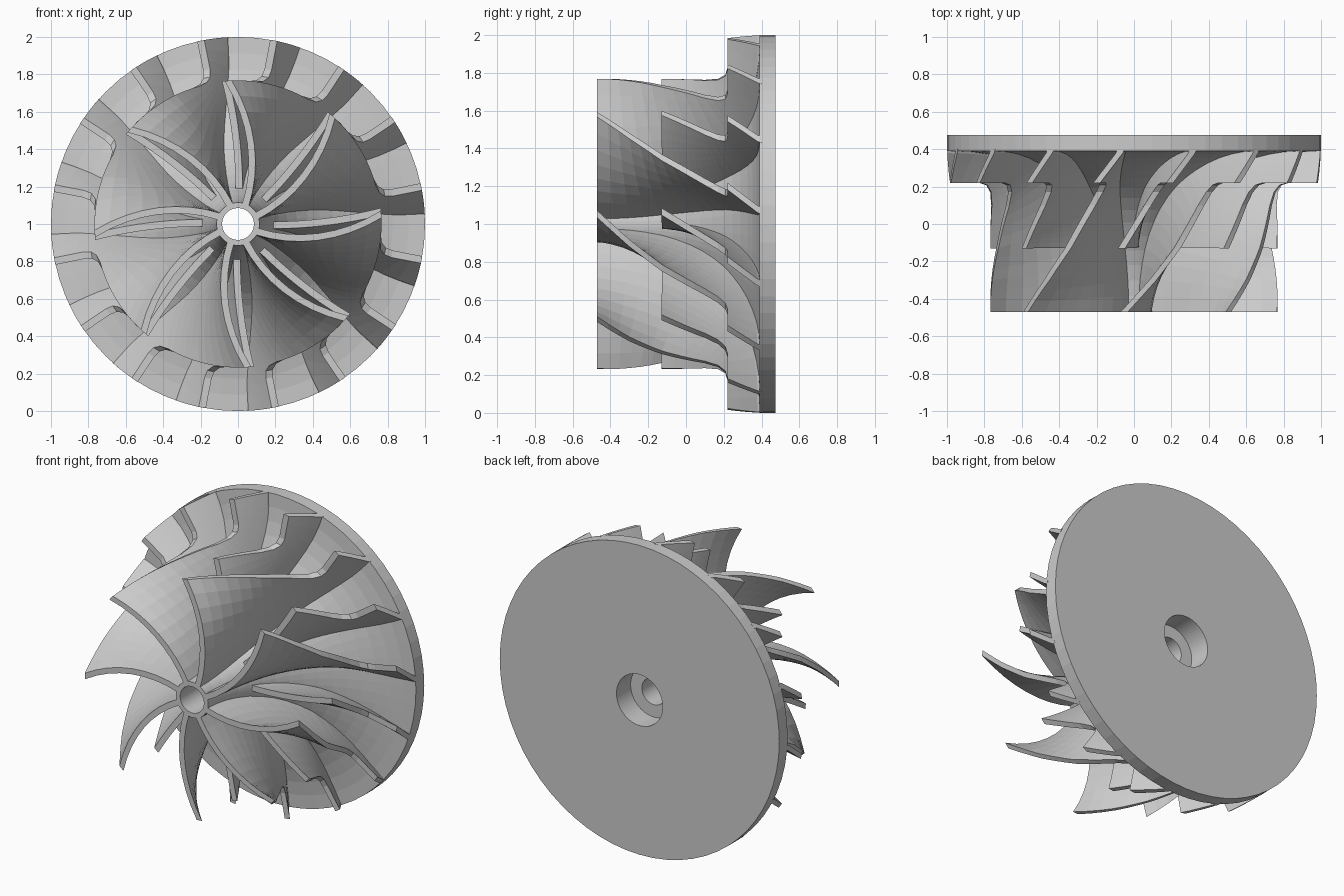
import bpy, bmesh
from math import sin, cos, asin, radians, pi

if "Cube" in bpy.data.objects:
    bpy.data.objects.remove(bpy.data.objects["Cube"])

Y0, Y1, R0 = -0.47, 0.39, 0.115      # hub nose, disc face, nose radius
SEG = 64


def lerp_table(tab, v):
    if v <= tab[0][0]:
        return tab[0][1]
    for (a, fa), (b, fb) in zip(tab, tab[1:]):
        if v <= b:
            return fa + (fb - fa) * (v - a) / (b - a)
    return tab[-1][1]


def polar(r, y, phi):
    return (r * sin(phi), y, 1 + r * cos(phi))


def hub_point(a, sink=0.0):
    """Elliptical hub contour: axial at the nose, radial at the rim."""
    y = Y0 + (Y1 - Y0) * sin(a)
    r = 1 - (1 - R0) * cos(a)
    return y + sink * sin(a), r - sink * cos(a)


def make_object(name, bm):
    bmesh.ops.recalc_face_normals(bm, faces=bm.faces)
    me = bpy.data.meshes.new(name)
    bm.to_mesh(me)
    bm.free()
    ob = bpy.data.objects.new(name, me)
    bpy.context.collection.objects.link(ob)
    return ob


# Hub and back disc: one closed profile spun around the y axis, with stepped bore
profile = [(Y0, 0.085)]
profile += [hub_point(pi / 2 * i / 16) for i in range(17)]
profile += [(0.475, 1), (0.475, 0.165), (0.33, 0.165), (0.33, 0.085)]
bm = bmesh.new()
rings = [[bm.verts.new(polar(r, y, 2 * pi * k / SEG)) for y, r in profile]
         for k in range(SEG)]
n = len(profile)
for k in range(SEG):
    A, B = rings[k], rings[(k + 1) % SEG]
    for i in range(n):
        j = (i + 1) % n
        bm.faces.new((A[i], A[j], B[j], B[i]))
make_object("hub_disc", bm)

# Blade shape: outer edge contour, wrap angle by depth, and lean toward the hub
TIP = [(0.1, 0.765), (0.17, 0.775), (0.208, 0.80), (0.22, 0.84), (0.22, 1.0)]
WRAP = [(-0.47, -4), (-0.3, 7.5), (-0.13, 17.5), (0.22, 33.5), (0.39, 41)]
LEAN = [(-0.47, 30), (-0.3, 18), (-0.13, 9), (0.22, 0)]
HALF = 0.019                          # half of the tangential thickness
SPAN = 8


def tip_path(y_start):
    pts = [(y_start, 0.768)]
    for p, cuts in zip(TIP, (10, 2, 2, 2, 3)):
        q = pts[-1]
        pts += [(q[0] + (p[0] - q[0]) * c / cuts, q[1] + (p[1] - q[1]) * c / cuts)
                for c in range(1, cuts + 1)]
    return pts


def add_blade(bm, y_start, turn):
    tips = tip_path(y_start)
    dist = [0]
    for p, q in zip(tips, tips[1:]):
        dist.append(dist[-1] + ((q[0] - p[0]) ** 2 + (q[1] - p[1]) ** 2) ** 0.5)
    a0 = asin((y_start - Y0) / (Y1 - Y0))
    sides = ([], [])
    for (ty, tr), d in zip(tips, dist):
        hy, hr = hub_point(a0 + (pi / 2 - a0) * d / dist[-1], 0.012)
        rows = ([], [])
        for j in range(SPAN + 1):
            t = j / SPAN
            y, r = hy + (ty - hy) * t, hr + (tr - hr) * t
            phi = lerp_table(WRAP, y) + lerp_table(LEAN, y) * max(0, 1 - r / 0.77)
            for row, s in zip(rows, (-1, 1)):
                row.append(bm.verts.new(polar(r, y, radians(phi) + turn + s * HALF / r)))
        sides[0].append(rows[0])
        sides[1].append(rows[1])
    L, R = sides
    m = len(L) - 1
    for i in range(m):
        for j in range(SPAN):
            for S in sides:
                bm.faces.new((S[i][j], S[i + 1][j], S[i + 1][j + 1], S[i][j + 1]))
        for j in (0, SPAN):
            bm.faces.new((L[i][j], L[i + 1][j], R[i + 1][j], R[i][j]))
    for i in (0, m):
        for j in range(SPAN):
            bm.faces.new((L[i][j], L[i][j + 1], R[i][j + 1], R[i][j]))


# Eight full blades and eight shorter splitter blades between them
for name, y_start, offset in (("full_blades", Y0, 0), ("splitter_blades", -0.13, 22.5)):
    bm = bmesh.new()
    for k in range(8):
        add_blade(bm, y_start, radians(45 * k + offset))
    make_object(name, bm)
